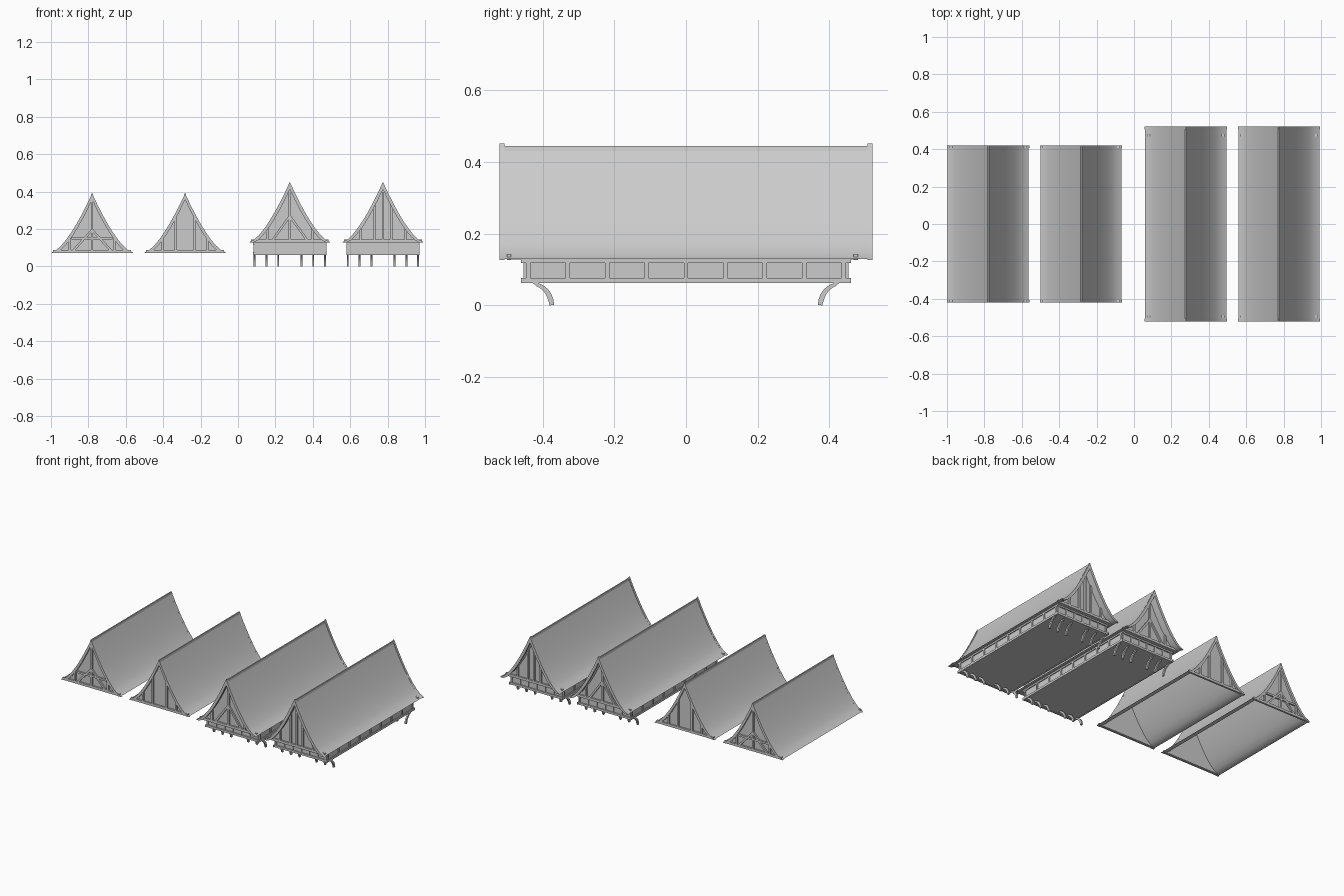
import bpy, bmesh, math
from mathutils import Vector

cube = bpy.data.objects.get("Cube")
if cube:
    bpy.data.objects.remove(cube, do_unlink=True)

grey = bpy.data.materials.new("plain grey")
grey.use_nodes = True
grey.diffuse_color = (0.6, 0.6, 0.6, 1)
grey.node_tree.nodes["Principled BSDF"].inputs["Base Color"].default_value = (0.6, 0.6, 0.6, 1)


def prism(name, outline, a, b, axis="y", smooth=False):
    """Extrude a closed 2D outline from a to b along the given axis."""
    bm = bmesh.new()
    place = (lambda u, v, d: (u, d, v)) if axis == "y" else (lambda u, v, d: (d, u, v))
    face = bm.faces.new([bm.verts.new(place(u, v, a)) for u, v in outline])
    new = bmesh.ops.extrude_face_region(bm, geom=[face])["geom"]
    shift = Vector(place(0, 0, b - a))
    bmesh.ops.translate(bm, vec=shift, verts=[e for e in new if isinstance(e, bmesh.types.BMVert)])
    bmesh.ops.recalc_face_normals(bm, faces=bm.faces)
    mesh = bpy.data.meshes.new(name)
    bm.to_mesh(mesh)
    bm.free()
    ob = bpy.data.objects.new(name, mesh)
    bpy.context.collection.objects.link(ob)
    mesh.materials.append(grey)
    if smooth:
        bpy.ops.object.select_all(action="DESELECT")
        ob.select_set(True)
        bpy.context.view_layer.objects.active = ob
        bpy.ops.object.shade_smooth_by_angle(angle=math.radians(30))
    return ob


def box(name, x, y, z):
    return prism(name, [(x[0], z[0]), (x[1], z[0]), (x[1], z[1]), (x[0], z[1])], *y)


def beam(name, p, q, width, y):
    """Straight timber in the gable plane from p to q (x, z)."""
    p, q = Vector(p), Vector(q)
    d = (q - p).normalized() * width / 2
    n = Vector((-d.y, d.x))
    return prism(name, [p + n, p - n, q - n, q + n], *y)


HALF, RISE, CURVE = 0.22, 0.315, 1.5


def slope(dx, half=HALF, rise=RISE):
    return rise * max(0, 1 - abs(dx) / half) ** CURVE


def arch(cx, z, half, rise, steps=8):
    xs = [half * i / steps for i in range(-steps, steps + 1)]
    return [(cx + x, z + slope(x, half, rise)) for x in xs]


def roof(tag, cx, z, front, back, wall_front, wall_back, lift, posts, braces):
    # curved tiled shell, hollow underneath
    inner = arch(cx, z, HALF - 0.02, RISE - 0.027)
    shell = arch(cx, z, HALF - 0.003, RISE)
    prism(tag + "_roof_shell", shell + inner[::-1], front, back, smooth=True)
    top = z + RISE
    prism(tag + "_ridge_cap", [(cx - 0.008, top - 0.022), (cx + 0.008, top - 0.022),
                               (cx + 0.004, top), (cx - 0.004, top)], front, back)
    for end, wall, s in ((front, wall_front, -1), (back, wall_back, 1)):
        side = "_front" if s < 0 else "_back"
        # bargeboard along the gable edge
        board = arch(cx, z - 0.003, HALF, RISE + lift)
        under = arch(cx, z - 0.003, HALF - 0.024, RISE - 0.03)
        prism(tag + side + "_bargeboard", board + under[::-1], end, end - s * 0.014, smooth=True)
        # gable panel and its timber frame
        prism(tag + side + "_gable_panel", arch(cx, z, HALF - 0.015, RISE - 0.02),
              wall, wall - s * 0.006)
        face = (wall - s * 0.002, wall + s * 0.010)
        box(tag + side + "_tie_beam", (cx - HALF + 0.012, cx + HALF - 0.012), face, (z - 0.003, z + 0.013))
        for dx in posts:
            beam(tag + side + "_post", (cx + dx, z), (cx + dx, z + slope(dx) - 0.02), 0.012, face)
        for x1, z1, x2, z2 in braces:
            for m in (-1, 1):
                beam(tag + side + "_brace", (cx + m * x1, z + z1), (cx + m * x2, z + z2), 0.012, face)


def lower_storey(tag, cx):
    half, depth, bottom, top = 0.19, 0.448, 0.065, 0.135
    box(tag + "_lower_walls", (cx - half, cx + half), (-depth, depth), (bottom, top))
    for s in (-1, 1):
        # sill and top plates
        for z, part in ((0.062, "_sill"), (0.118, "_top_plate")):
            h = 0.014
            box(tag + part + "_side", sorted((cx + s * half, cx + s * (half + 0.006))),
                (-0.46, 0.46), (z, z + h))
            box(tag + part + "_end", (cx - half - 0.006, cx + half + 0.006),
                sorted((s * depth, s * (depth + 0.008))), (z, z + h))
        # wall studs
        for i in range(9):
            y = -0.44 + i * 0.11
            box(tag + "_side_stud", sorted((cx + s * half, cx + s * (half + 0.005))),
                (y - 0.006, y + 0.006), (bottom, top))
        for i in range(7):
            x = cx - 0.183 + i * 0.061
            box(tag + "_end_stud", (x - 0.005, x + 0.005),
                sorted((s * depth, s * (depth + 0.005))), (bottom, top))
        # curved brackets that carry the overhang
        for dx in (-0.188, -0.125, -0.062, 0.062, 0.125, 0.188):
            def arc(r):
                angles = [math.pi / 2 * i / 6 for i in range(7)]
                return [(s * (0.43 - r * math.sin(a)), 0.064 * (1 - (1 - math.cos(a)))
                         - (0.059 - r) * 0.25) for a in angles]
            outer, inner = arc(0.062), arc(0.049)
            points = [(y, max(0, z)) for y, z in outer] + [(y, max(0, z - 0.006)) for y, z in inner[::-1]]
            prism(tag + "_bracket", points[:-1], cx + dx - 0.005, cx + dx + 0.005, axis="x")


# two plain roofs
roof("first", -0.78, 0.075, -0.42, 0.42, -0.408, 0.408, 0.003, (-0.12, 0, 0.12),
     [(0.11, 0.0, 0.0, 0.12), (0.0, 0.075, 0.11, 0.075)])
roof("second", -0.283, 0.075, -0.42, 0.42, -0.408, 0.408, 0.003, (-0.12, -0.05, 0.05, 0.12), [])

# two roofs on a lower storey
roof("third", 0.277, 0.13, -0.52, 0.52, -0.49, 0.47, 0.01, (-0.12, 0, 0.12),
     [(0.1, 0.0, 0.0, 0.14)])
roof("fourth", 0.775, 0.13, -0.52, 0.52, -0.49, 0.47, 0.01, (-0.12, -0.045, 0, 0.045, 0.12), [])
for tag, cx in (("third", 0.277), ("fourth", 0.775)):
    lower_storey(tag, cx)
    box(tag + "_attic_floor", (cx - 0.2, cx + 0.2), (-0.49, 0.47), (0.128, 0.134))
